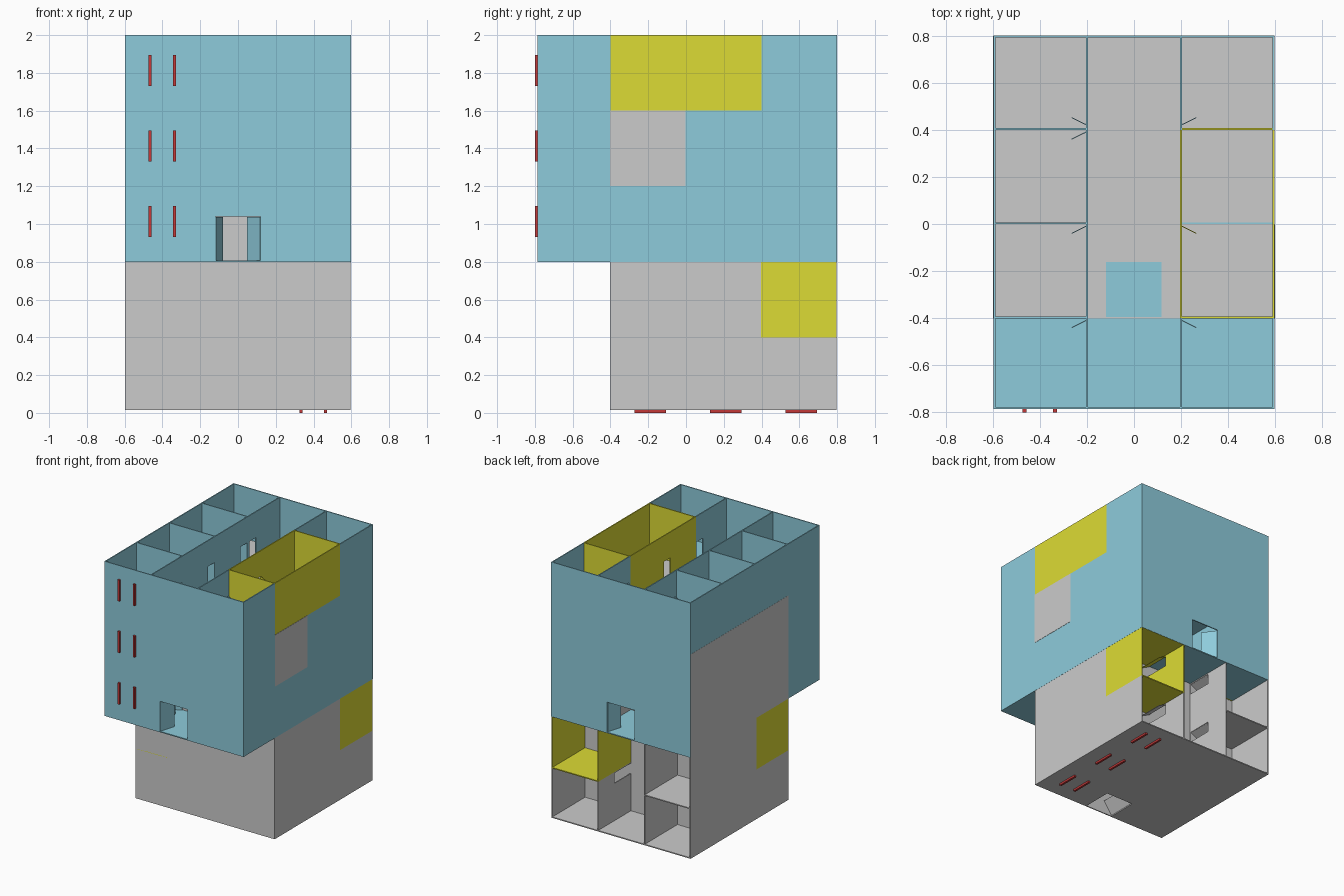
import bpy, bmesh, math
from mathutils import Matrix, Vector

if "Cube" in bpy.data.objects:
    bpy.data.objects.remove(bpy.data.objects["Cube"])

T = 0.008                                  # wall thickness
LEVEL = 0.4                                # storey height
ROWS = [-0.785, -0.4, 0.0, 0.4, 0.8]       # room divisions front to back
HX, HALL = 0.597, 0.2                      # half width, half hall width


def material(name, rgb):
    m = bpy.data.materials.new(name)
    m.diffuse_color = (*rgb, 1)
    m.use_nodes = True
    m.node_tree.nodes["Principled BSDF"].inputs["Base Color"].default_value = m.diffuse_color
    return m


BLUE = material("pale_blue", (0.27, 0.60, 0.71))
YELLOW = material("yellow", (0.72, 0.71, 0.035))
RED = material("red", (0.55, 0.04, 0.04))


class Building:
    """Collects boxes into named parts, then writes one object per part."""

    def __init__(self, prefix, mat, yellow_rooms, proud_rooms=()):
        self.prefix, self.mat = prefix, mat
        self.yellow, self.proud = yellow_rooms, proud_rooms
        self.parts = {}

    def box(self, part, x0, x1, y0, y1, z0, z1, mat="base", xf=None):
        mat = self.mat if mat == "base" else mat
        bm, _ = self.parts.setdefault((part, mat), (bmesh.new(), mat))
        m = Matrix.Translation(((x0 + x1) / 2, (y0 + y1) / 2, (z0 + z1) / 2)) \
            @ Matrix.Diagonal((x1 - x0, y1 - y0, z1 - z0, 1))
        bmesh.ops.create_cube(bm, size=1, matrix=(xf @ m) if xf else m)

    def wall(self, part, along, p0, p1, a0, a1, z0, z1, hole=None, mat="base"):
        """Wall running along x or y, optionally with a doorway (h0, h1, height)."""
        pieces = [(a0, a1, z0, z1)]
        if hole:
            h0, h1, h = hole
            pieces = [(a0, h0, z0, z1), (h1, a1, z0, z1), (h0, h1, z0 + h, z1)]
        for b0, b1, c0, c1 in pieces:
            if b1 - b0 < 1e-4:
                continue
            if along == "x":
                self.box(part, b0, b1, p0, p1, c0, c1, mat)
            else:
                self.box(part, p0, p1, b0, b1, c0, c1, mat)

    def leaf(self, part, x, y, z, length, height, dx, dy, mat="base"):
        """Open door leaf hinged at x, y and pointing along dx, dy."""
        xf = Matrix.Translation((x, y, z)) @ Matrix.Rotation(math.atan2(dy, dx), 4, 'Z')
        self.box(part, 0, length, -0.002, 0.002, 0, height, mat, xf)

    def room(self, level, side, row):
        z0, z1 = level * LEVEL, (level + 1) * LEVEL
        y0, y1 = ROWS[row], ROWS[row + 1]
        key = (level, side, row)
        mat = YELLOW if key in self.yellow else "base"
        out = 0.003 if key in self.proud else 0
        # outer wall
        xs = sorted((side * (HX - T), side * (HX + out)))
        self.wall("outer_wall", "y", *xs, y0, y1, z0, z1, mat=mat)
        # hall wall with a doorway beside the partition
        xs = sorted((side * (HALL - T / 2), side * (HALL + T / 2)))
        merged_rear = level == 2 and side > 0 and row == 2
        if row == 3:
            hinge, d = y0 + 0.02, 1
        else:
            hinge, d = y1 - 0.008, -1
        hole = None if merged_rear else (*sorted((hinge, hinge + d * 0.08)), 0.2)
        self.wall("hall_wall", "y", *xs, y0, y1, z0, z1, hole, mat)
        if hole:
            self.leaf("room_door", side * HALL, hinge, z0 + 0.004, 0.072, 0.195,
                      side * 0.065, d * 0.032, mat)
        # partition behind the room, left out where two rooms are joined
        joined = level == 2 and side > 0 and row == 1
        if row < 3 and not joined:
            pm = YELLOW if mat is YELLOW or (level, side, row + 1) in self.yellow else "base"
            xs = sorted((side * HALL, side * (HX - T)))
            self.wall("partition", "x", y1 - T / 2 + 0.003, y1 + T / 2 + 0.003, *xs, z0, z1, mat=pm)

    def build(self, placement):
        top = 3 * LEVEL
        for level in range(3):
            # floor slabs
            z = 0.0 if level == 0 else level * LEVEL - T - 0.001
            self.box("floor", -HX, HX, ROWS[0], ROWS[-1], z, z + T)
            for side in (-1, 1):
                for row in range(4):
                    self.room(level, side, row)
        # front and back walls with double doors standing open inwards
        door = (-0.118, 0.118, 0.24)
        for s, y in ((1, ROWS[0]), (-1, ROWS[-1])):
            self.wall("end_wall", "x", *sorted((y, y + s * T)), -HX, HX, 0, top, door)
            self.leaf("entrance_door", -s * 0.118, y + s * T, 0.004, 0.118, 0.234, s * 0.3, s * 0.95)
            self.leaf("entrance_door", s * 0.118, y + s * T, 0.004, 0.118, 0.234, -s * 0.58, s * 0.81)
        # plain raised marker bars on the front
        for level in range(3):
            for x in (-0.465, -0.335):
                z = level * LEVEL + 0.13
                self.box("marker_bar", x - 0.008, x + 0.008, -0.8, ROWS[0], z, z + 0.165, RED)
        # write the objects
        for (part, mat), (bm, _) in self.parts.items():
            name = f"{self.prefix}_{part}" + ("_yellow" if mat is YELLOW else "")
            me = bpy.data.meshes.new(name)
            bm.transform(placement)
            bm.to_mesh(me)
            bm.free()
            if mat:
                me.materials.append(mat)
            bpy.context.collection.objects.link(bpy.data.objects.new(name, me))


# upright building
upright = Building("upright", BLUE, {(2, 1, 1), (2, 1, 2), (0, -1, 2)})
upright.build(Matrix.Translation((0, 0, 0.8)))

# the same building tipped onto its front, interlocked with the first
tipped = Building("tipped", None, {(2, -1, 1), (0, 1, 1)}, {(0, -1, 3)})
tip = Matrix(((-1, 0, 0, -0.001), (0, 0, 1, -0.402), (0, 1, 0, 0.8), (0, 0, 0, 1)))
tipped.build(tip)
